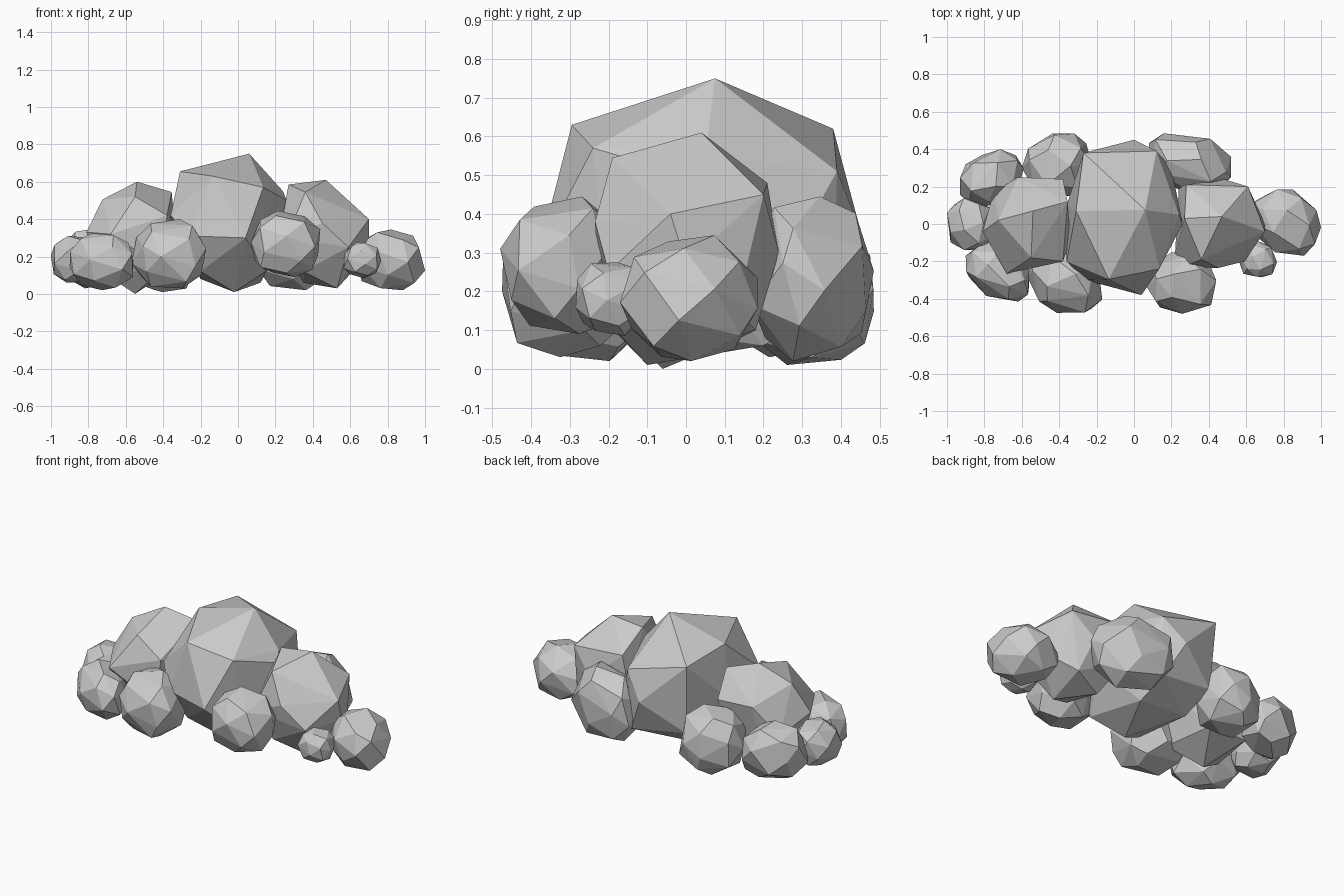
import bpy, bmesh, math, random
from mathutils import Vector

if "Cube" in bpy.data.objects:
    bpy.data.objects.remove(bpy.data.objects["Cube"])


def hull_object(name, points):
    """Faceted boulder: convex hull around a cloud of points."""
    bm = bmesh.new()
    for p in points:
        bm.verts.new(p)
    bmesh.ops.convex_hull(bm, input=bm.verts)
    bmesh.ops.delete(bm, geom=[v for v in bm.verts if not v.link_faces], context='VERTS')
    bmesh.ops.dissolve_limit(bm, angle_limit=math.radians(3), verts=bm.verts, edges=bm.edges)
    bmesh.ops.recalc_face_normals(bm, faces=bm.faces)
    mesh = bpy.data.meshes.new(name)
    bm.to_mesh(mesh)
    bm.free()
    obj = bpy.data.objects.new(name, mesh)
    bpy.context.collection.objects.link(obj)
    return obj


def small_rock(name, seed, x0, x1, y0, y1, z0, z1, skew=0.0):
    """Irregular, slightly boxy rock with evenly spread corners, fitted to its extents."""
    rng = random.Random(seed)
    n = 24
    pts = []
    for i in range(n):
        h = 1 - (2 * i + 1) / n
        a = i * 2.39996 + seed + rng.uniform(-0.25, 0.25)
        r = math.sqrt(1 - h * h)
        p = Vector([math.copysign(abs(c) ** 0.88, c)
                    for c in (r * math.cos(a), r * math.sin(a), h)])
        p *= rng.uniform(0.95, 1.04)
        p.y += skew * p.x
        pts.append(p)
    lo = [min(p[k] for p in pts) for k in range(3)]
    hi = [max(p[k] for p in pts) for k in range(3)]
    box = ((x0, x1), (y0, y1), (z0, z1))
    hull_object(name, [[b[0] + (p[k] - lo[k]) / (hi[k] - lo[k]) * (b[1] - b[0])
                        for k, b in enumerate(box)] for p in pts])


# Tall centre boulder
hull_object("centre_boulder", [
    (.06, .075, .75), (-.135, -.295, .63), (-.31, .07, .655), (.12, .39, .51),
    (-.27, .38, .62), (0, .45, .36), (.135, -.24, .57), (.24, .05, .55),
    (.26, 0, .5), (-.36, -.2, .42), (.04, -.38, .3), (-.26, -.3, .31),
    (.2, .3, .35), (.25, 0, .3), (-.36, .1, .35), (-.25, .35, .2),
    (.1, .38, .15), (-.02, -.1, .01), (-.2, -.2, .12), (.15, -.2, .12),
    (.12, .2, .06), (-.2, .2, .08)])

# Medium boulders either side
hull_object("right_boulder", [
    (.47, .04, .61), (.27, .03, .585), (.36, -.19, .545), (.61, .2, .45),
    (.28, .21, .48), (.70, -.04, .4), (.70, 0, .27), (.45, -.235, .38),
    (.59, -.2, .25), (.22, -.15, .3), (.26, -.23, .3), (.48, .24, .3),
    (.24, .2, .25), (.53, -.06, .03), (.35, .1, .06), (.64, .13, .15),
    (.35, -.16, .12), (.55, .18, .1)])
hull_object("left_boulder", [
    (-.54, .07, .6), (-.355, .12, .545), (-.725, .02, .505), (-.62, .25, .42),
    (-.38, .24, .4), (-.34, -.08, .4), (-.38, -.2, .42), (-.68, -.265, .32),
    (-.81, -.04, .33), (-.55, -.18, .52), (-.55, -.06, 0), (-.75, .17, .25),
    (-.4, -.2, .14), (-.7, -.12, .1), (-.4, .18, .1), (-.65, .18, .1)])

# Ring of small rocks: seed, x range, y range, z range, skew
for name, *spec in [
    ("front_left_rock", 1, -.57, -.17, -.475, -.14, .03, .40, -.15),
    ("front_right_rock", 2, .07, .44, -.48, -.15, .09, .445),
    ("left_front_rock", 3, -.90, -.56, -.415, -.09, .02, .325, -.3),
    ("left_end_rock", 4, -1.0, -.75, -.14, .14, .06, .31),
    ("left_back_rock", 5, -.93, -.59, .09, .40, .03, .355, .2),
    ("back_left_rock", 6, -.60, -.22, .15, .485, .01, .39, .05),
    ("back_right_rock", 7, .08, .52, .17, .485, .02, .445, -.25),
    ("right_end_rock", 8, .63, 1.0, -.17, .185, .02, .345, -.2),
    ("right_pebble", 9, .565, .765, -.285, -.09, .085, .275),
]:
    small_rock(name, *spec)
